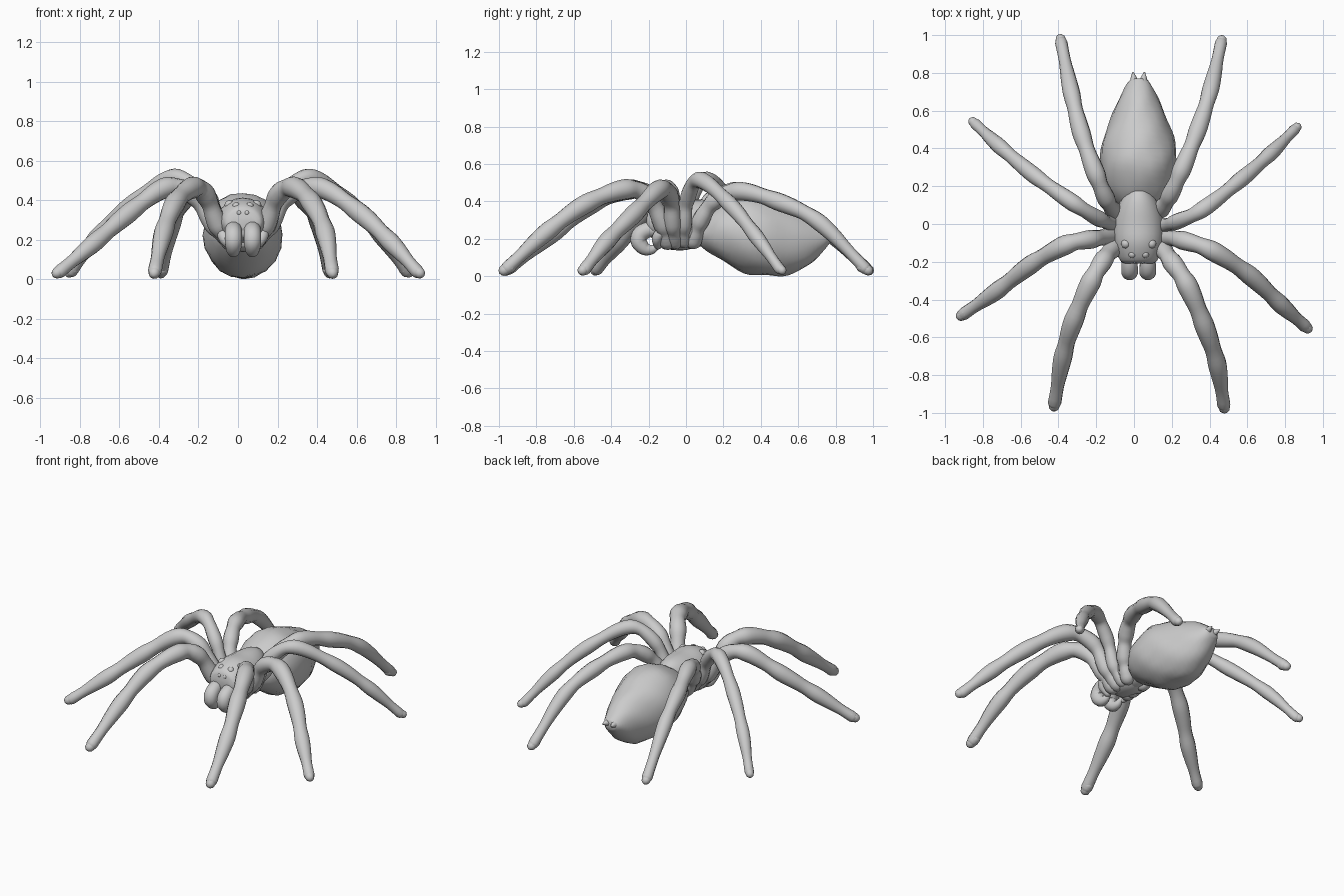
import bpy, bmesh, math
from mathutils import Vector

if "Cube" in bpy.data.objects:
    bpy.data.objects.remove(bpy.data.objects["Cube"])

CX = 0.025  # body midline


def skin(name, rings):
    """Skin a list of vertex rings into a closed smooth object."""
    bm = bmesh.new()
    loops = [[bm.verts.new(p) for p in r] for r in rings]
    n = len(loops[0])
    for a, b in zip(loops, loops[1:]):
        for i in range(n):
            j = (i + 1) % n
            bm.faces.new((a[i], a[j], b[j], b[i]))
    bm.faces.new(loops[0])
    bm.faces.new(loops[-1])
    bmesh.ops.recalc_face_normals(bm, faces=bm.faces)
    for f in bm.faces:
        f.smooth = True
    me = bpy.data.meshes.new(name)
    bm.to_mesh(me)
    bm.free()
    ob = bpy.data.objects.new(name, me)
    bpy.context.collection.objects.link(ob)
    return ob


def spline(pts, steps=6):
    """Catmull-Rom through points of any dimension."""
    pts = [Vector(p) for p in pts]
    ext = [2 * pts[0] - pts[1]] + pts + [2 * pts[-1] - pts[-2]]
    out = []
    for i in range(1, len(ext) - 2):
        a, b, c, d = ext[i - 1:i + 3]
        for k in range(steps):
            t = k / steps
            out.append(0.5 * (2 * b + (c - a) * t + (2 * a - 5 * b + 4 * c - d) * t * t
                              + (3 * b - a - 3 * c + d) * t ** 3))
    return out + [pts[-1]]


def tube(name, pts, sides=12, steps=6):
    """Round tube through (x, y, z, radius) points with domed ends."""
    path = spline(pts, steps)
    pos = [p.to_3d() for p in path]
    rad = [p[3] for p in path]
    d0, d1 = (pos[0] - pos[1]).normalized(), (pos[-1] - pos[-2]).normalized()
    r0, r1 = rad[0], rad[-1]
    caps = [(0.5, 0.87), (0.85, 0.52), (1.0, 0.12)]
    pos = ([pos[0] + d0 * r0 * a for a, _ in caps[::-1]] + pos + [pos[-1] + d1 * r1 * a for a, _ in caps])
    rad = [r0 * b for _, b in caps[::-1]] + rad + [r1 * b for _, b in caps]
    rings, u = [], None
    for i, p in enumerate(pos):
        t = (pos[min(i + 1, len(pos) - 1)] - pos[max(i - 1, 0)]).normalized()
        u = t.orthogonal() if u is None else u - t * u.dot(t)
        u.normalize()
        v = t.cross(u)
        rings.append([p + rad[i] * (u * math.cos(a) + v * math.sin(a))
                      for a in (2 * math.pi * k / sides for k in range(sides))])
    return skin(name, rings)


def body(name, sections, sides=20, ripple=0.0):
    """Loft along y from (y, bottom, top, half width) sections."""
    rings = []
    for i, (y, zb, zt, hw) in enumerate(spline(sections, 4)):
        ring = []
        for k in range(sides):
            a = 2 * math.pi * k / sides
            m = 1 - ripple * (0.5 + 0.5 * math.cos(5 * a + 0.9 * i))
            ring.append((CX + hw * m * math.cos(a), y,
                         (zb + zt) / 2 + (zt - zb) / 2 * m * math.sin(a)))
        rings.append(ring)
    return skin(name, rings)


def ball(name, loc, r):
    bpy.ops.mesh.primitive_uv_sphere_add(segments=16, ring_count=10, radius=r, location=loc)
    bpy.context.object.name = name
    bpy.ops.object.shade_smooth()


# Body
body("carapace", [(-.21, .25, .32, .07), (-.19, .21, .37, .1), (-.1, .17, .41, .128),
                  (0, .15, .41, .132), (.08, .16, .41, .115), (.14, .2, .4, .085), (.195, .26, .37, .04)])
body("abdomen", [(.06, .19, .26, .04), (.09, .15, .31, .095), (.18, .09, .385, .17), (.31, .015, .44, .203),
                 (.43, .0, .425, .197), (.55, .005, .38, .155), (.66, .06, .325, .108),
                 (.74, .14, .265, .065), (.77, .18, .24, .04)], ripple=0.035)

# Spinnerets
for s in (-1, 1):
    tube("spinneret", [(CX + s * .022, .74, .215, .028), (CX + s * .027, .775, .22, .016),
                       (CX + s * .03, .8, .222, .005)], 8, 3)

# Eyes
for s in (-1, 1):
    ball("rear_eye", (CX + s * .068, -.105, .375), .025)
    ball("upper_eye", (CX + s * .034, -.16, .368), .021)
    ball("front_eye", (CX + s * .02, -.198, .335), .013)
    ball("side_eye", (CX + s * .055, -.188, .335), .013)

# Chelicerae: plump hooks curling forward and back under the head
for s in (-1, 1):
    x = CX + s * .048
    tube("chelicera", [(x, -.13, .24, .042), (x, -.195, .25, .043), (x, -.243, .225, .045),
                       (x, -.252, .185, .044), (x, -.222, .148, .036), (x, -.185, .143, .026),
                       (x, -.155, .16, .016)])
    # Short palps folded beside the mouth
    tube("palp", [(CX + s * .06, -.09, .185, .035), (CX + s * .1, -.13, .23, .03),
                  (CX + s * .09, -.155, .2, .028), (CX + s * .06, -.15, .165, .022)])

# Sternum
body("sternum", [(-.14, .17, .22, .05), (-.1, .145, .26, .09), (0, .14, .26, .09), (.08, .17, .28, .06)])

# Legs: name, coxa y, thickness, heights, right xy path, left xy path
legs = [
    ("front_leg", -.1, 1.0, (.27, .42, .465, .39, .24, .045),
     [(.14, -.12), (.2, -.2), (.28, -.32), (.37, -.53), (.44, -.74), (.475, -.955)],
     [(-.1, -.12), (-.16, -.19), (-.225, -.3), (-.315, -.5), (-.375, -.7), (-.42, -.945)]),
    ("second_leg", -.06, .95, (.27, .42, .465, .34, .19, .04),
     [(.16, -.07), (.25, -.085), (.41, -.14), (.61, -.27), (.77, -.42), (.905, -.54)],
     [(-.12, -.065), (-.22, -.08), (-.36, -.11), (-.545, -.215), (-.72, -.35), (-.9, -.475)]),
    ("third_leg", -.01, .82, (.27, .42, .515, .39, .22, .04),
     [(.15, -.01), (.22, .01), (.36, .075), (.56, .23), (.72, .37), (.85, .5)],
     [(-.11, .0), (-.18, .025), (-.32, .11), (-.525, .255), (-.71, .41), (-.84, .53)]),
    ("rear_leg", .04, .92, (.29, .4, .455, .4, .29, .045),
     [(.14, .075), (.19, .15), (.25, .28), (.335, .49), (.405, .71), (.46, .955)],
     [(-.1, .065), (-.145, .13), (-.2, .26), (-.275, .47), (-.33, .69), (-.385, .96)])]
radii = (.047, .048, .051, .049, .046, .033)
for name, cy, k, hs, right, left in legs:
    for s, side, path in ((1, "right", right), (-1, "left", left)):
        pts = [(CX + s * .06, cy, .19, .046 * k)]
        pts += [(x, y, z, r * k) for (x, y), z, r in zip(path, hs, radii)]
        # Swollen joints with a pinch just before each
        fine = []
        for i, p in enumerate(spline(pts, 3)):
            p[3] *= (1.08, 1.03, .92)[i % 3]
            fine.append(p)
        tube(f"{name}_{side}", fine, 12, 3)
        # Toe lying along the ground
        a, b = Vector(path[-2]), Vector(path[-1])
        d = (b - a).normalized()
        p, q = b - d * .015, b + d * .018
        tube(f"{name}_toe_{side}", [(p.x, p.y, .052, .034 * k), (q.x, q.y, .032, .03 * k)], 10, 3)
